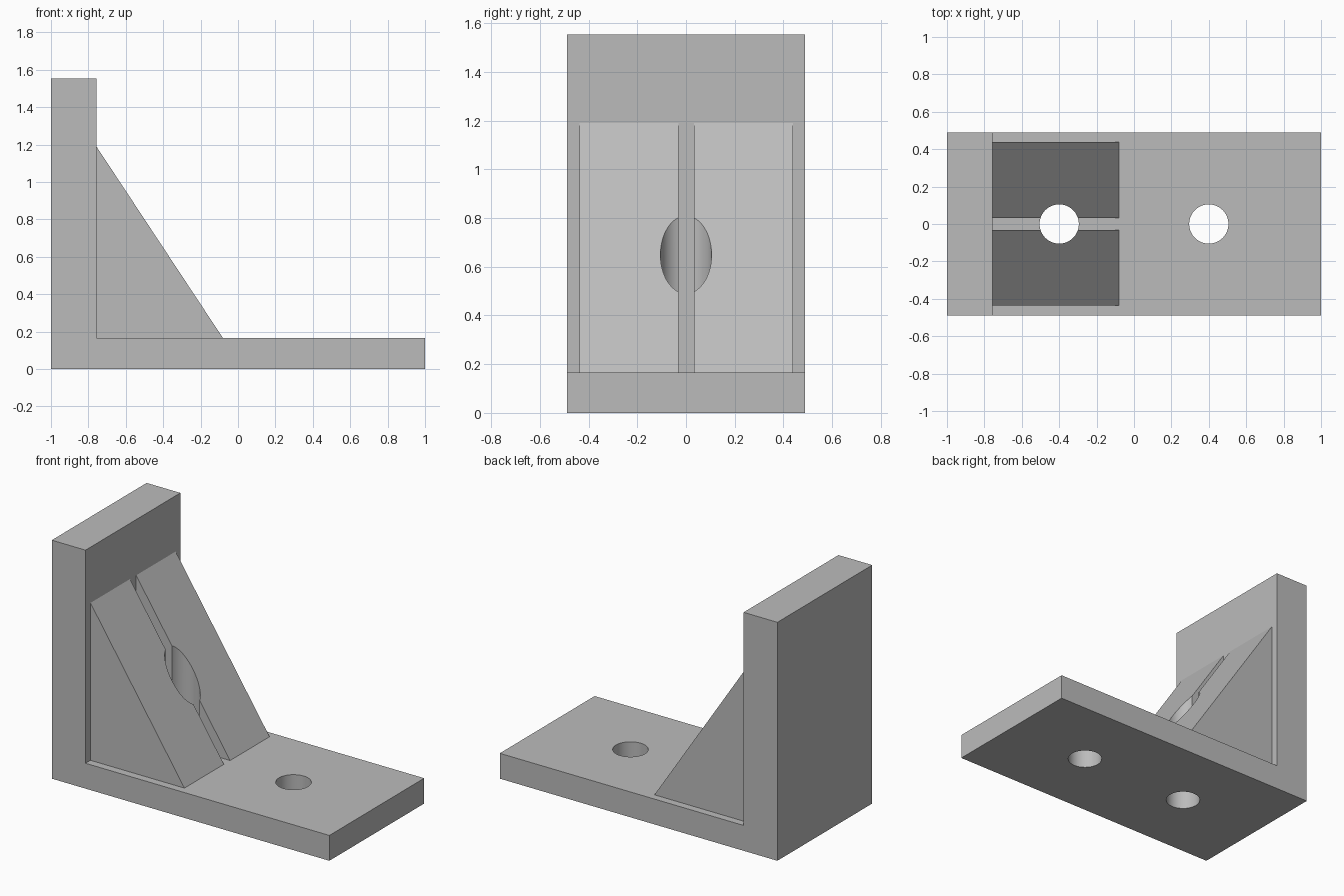
import bpy
import bmesh
import math

cube = bpy.data.objects.get("Cube")
if cube:
    bpy.data.objects.remove(cube, do_unlink=True)

# Main dimensions
HALF_WIDTH = 0.488
BASE_TOP = 0.165
WALL_X = -0.757
WALL_TOP = 1.553
HOLE_RADIUS = 0.105

grey = bpy.data.materials.new("Plain Grey")
grey.use_nodes = True
colour = (0.5, 0.5, 0.5, 1)
grey.diffuse_color = colour
bsdf = next(n for n in grey.node_tree.nodes if n.type == "BSDF_PRINCIPLED")
bsdf.inputs["Base Color"].default_value = colour
bsdf.inputs["Roughness"].default_value = 0.7


def extrude_profile(name, profile, y0, y1):
    """Solid made by sweeping an xz outline from y0 to y1."""
    bm = bmesh.new()
    face = bm.faces.new([bm.verts.new((x, y0, z)) for x, z in profile])
    swept = bmesh.ops.extrude_face_region(bm, geom=[face])["geom"]
    verts = [v for v in swept if isinstance(v, bmesh.types.BMVert)]
    bmesh.ops.translate(bm, verts=verts, vec=(0, y1 - y0, 0))
    bmesh.ops.recalc_face_normals(bm, faces=bm.faces[:])
    mesh = bpy.data.meshes.new(name)
    bm.to_mesh(mesh)
    bm.free()
    mesh.materials.append(grey)
    obj = bpy.data.objects.new(name, mesh)
    bpy.context.collection.objects.link(obj)
    return obj


def drill(obj, x):
    """Cut a vertical round hole through the part at x on the centre line."""
    bpy.ops.mesh.primitive_cylinder_add(vertices=64, radius=HOLE_RADIUS, depth=4,
                                        location=(x, 0, 0))
    cutter = bpy.context.object
    cutter.name = "hole_cutter"
    cutter.hide_render = True
    cutter.data.materials.append(grey)
    mod = obj.modifiers.new("bolt_hole", "BOOLEAN")
    mod.operation = "DIFFERENCE"
    mod.solver = "EXACT"
    mod.object = cutter
    bpy.ops.object.select_all(action="DESELECT")
    bpy.context.view_layer.objects.active = obj
    obj.select_set(True)
    bpy.ops.object.modifier_apply(modifier=mod.name)
    bpy.data.objects.remove(cutter, do_unlink=True)


# L-shaped bracket: thick upright wall and long base plate
bracket = extrude_profile("l_bracket", [
    (-1, 0), (1, 0), (1, BASE_TOP), (WALL_X, BASE_TOP),
    (WALL_X, WALL_TOP), (-1, WALL_TOP)], -HALF_WIDTH, HALF_WIDTH)
drill(bracket, -0.4)
drill(bracket, 0.4)

# Two triangular gussets with a narrow slot between them
triangle = [(WALL_X, BASE_TOP), (-0.08, BASE_TOP), (WALL_X, 1.19)]
gussets = [extrude_profile("front_gusset", triangle, -0.437, -0.031),
           extrude_profile("back_gusset", triangle, 0.033, 0.439)]
for gusset in gussets:
    drill(gusset, -0.4)

# Round hole walls, crisp edges elsewhere
for part in [bracket] + gussets:
    bpy.ops.object.select_all(action="DESELECT")
    part.select_set(True)
    bpy.context.view_layer.objects.active = part
    bpy.ops.object.shade_smooth_by_angle(angle=math.radians(30))
